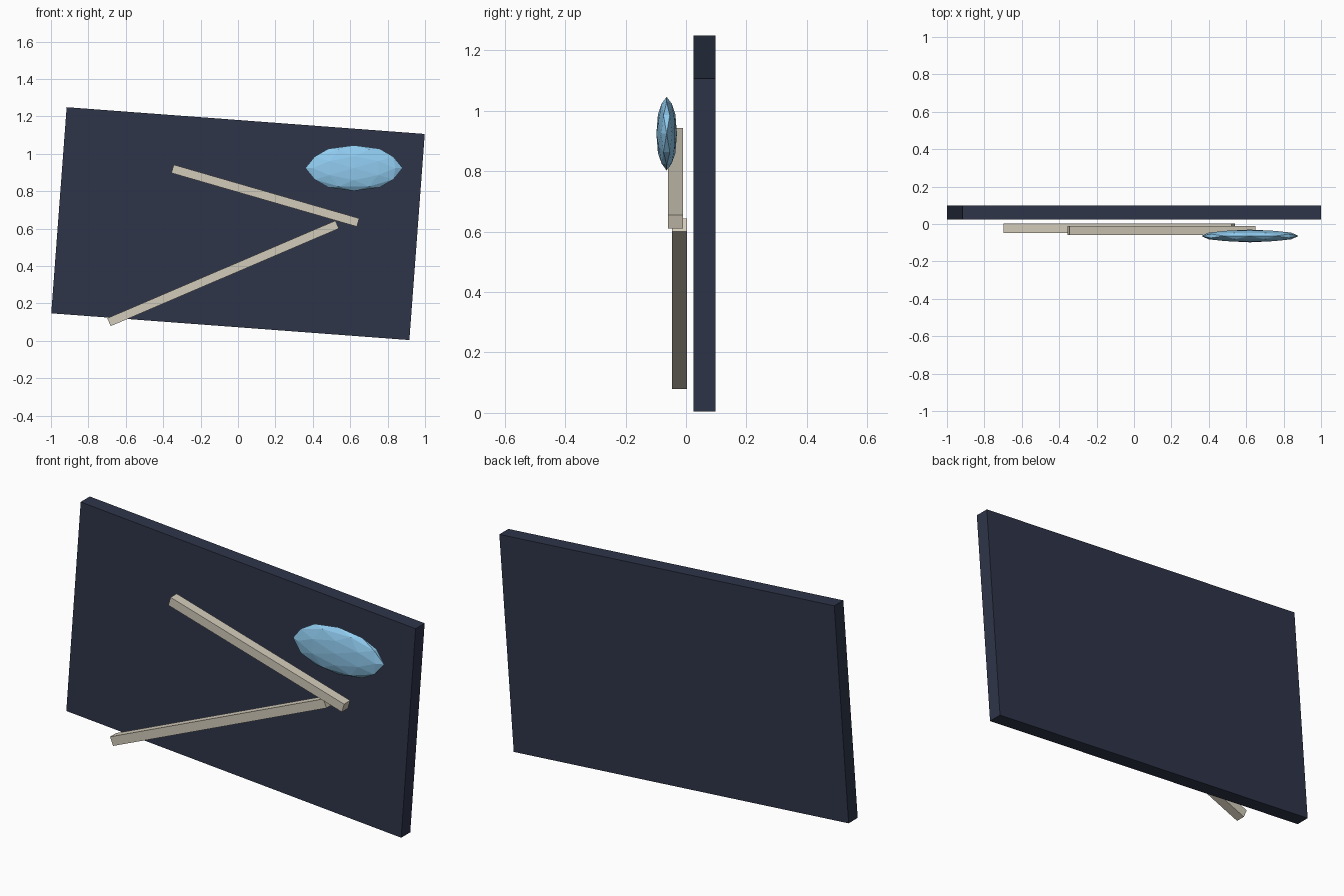
import bpy, bmesh, math
from itertools import product
from mathutils import Vector

if "Cube" in bpy.data.objects:
    bpy.data.objects.remove(bpy.data.objects["Cube"])


def material(name, rgb):
    m = bpy.data.materials.new(name)
    m.diffuse_color = (*rgb, 1)
    m.use_nodes = True
    m.node_tree.nodes["Principled BSDF"].inputs["Base Color"].default_value = m.diffuse_color
    return m


navy = material("navy", (0.028, 0.036, 0.068))
cream = material("cream", (0.65, 0.60, 0.49))
blue = material("light_blue", (0.28, 0.60, 0.87))


def make_object(name, bm, mat):
    bmesh.ops.recalc_face_normals(bm, faces=bm.faces[:])
    mesh = bpy.data.meshes.new(name)
    bm.to_mesh(mesh)
    bm.free()
    mesh.materials.append(mat)
    obj = bpy.data.objects.new(name, mesh)
    bpy.context.collection.objects.link(obj)
    return obj


def box(name, centre, size, angle, mat):
    """Box turned in the front plane; positive angle lifts its right end."""
    bm = bmesh.new()
    bmesh.ops.create_cube(bm, size=1)
    bmesh.ops.scale(bm, vec=size, verts=bm.verts[:])
    obj = make_object(name, bm, mat)
    obj.location = centre
    obj.rotation_euler.y = -angle
    return obj


def bar(name, start, end, y, mat):
    """Square bar between two (x, z) end points."""
    dx, dz = end[0] - start[0], end[1] - start[1]
    centre = ((start[0] + end[0]) / 2, y, (start[1] + end[1]) / 2)
    return box(name, centre, (math.hypot(dx, dz), 0.05, 0.046), math.atan2(dz, dx), mat)


# Tilted backing panel
box("panel", (0, 0.061, 0.627), (1.92, 0.074, 1.105), math.radians(-4.27), navy)

# Two crossing bars in front of the panel
bar("upper_bar", (-0.35, 0.92), (0.642, 0.633), -0.035, cream)
bar("lower_bar", (-0.69, 0.10), (0.53, 0.622), -0.022, cream)

# Faceted flattened gem: hull of a once-subdivided icosahedron
a, b = 0.5257, 0.8507
points = set()
for base in ((0, 0, 1), (a, 0, b), (0.309, 0.5, 0.809)):
    for shift, signs in product(range(3), product((1, -1), repeat=3)):
        p = base[shift:] + base[:shift]
        points.add(tuple(c * s for c, s in zip(p, signs)))
bm = bmesh.new()
for p in sorted(points):
    bm.verts.new(Vector(p).normalized())
bmesh.ops.convex_hull(bm, input=bm.verts[:])
bmesh.ops.scale(bm, vec=(0.26, 0.034, 0.122), verts=bm.verts[:])
gem = make_object("gem", bm, blue)
gem.location = (0.62, -0.064, 0.924)
